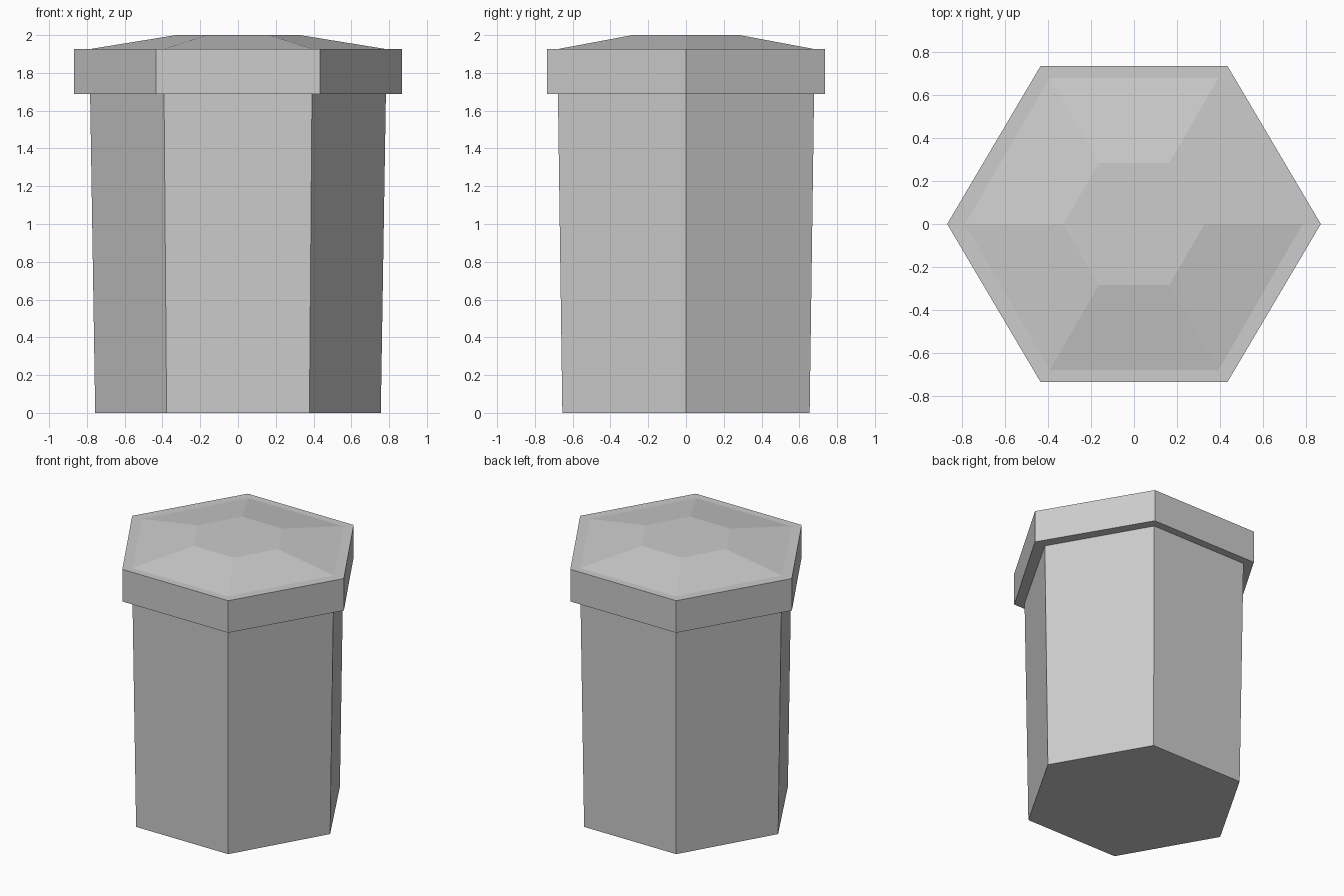
import bpy
import bmesh
from math import cos, sin, pi

SIDES = 6

default_cube = bpy.data.objects.get("Cube")
if default_cube:
    bpy.data.objects.remove(default_cube, do_unlink=True)

# One plain grey for the whole model
GREY = (0.604, 0.604, 0.604, 1.0)
grey = bpy.data.materials.new("light grey")
grey.use_nodes = True
grey.diffuse_color = GREY
grey.node_tree.nodes["Principled BSDF"].inputs["Base Color"].default_value = GREY


def hex_loft(name, rings, cap_bottom=True, cap_top=True):
    """Loft hexagons given as (corner radius, height, depth scale)."""
    bm = bmesh.new()
    loops = []
    for radius, z, depth in rings:
        loops.append([
            bm.verts.new((radius * cos(2 * pi * i / SIDES),
                          radius * depth * sin(2 * pi * i / SIDES), z))
            for i in range(SIDES)])
    for low, high in zip(loops, loops[1:]):
        for i in range(SIDES):
            j = (i + 1) % SIDES
            bm.faces.new((low[i], low[j], high[j], high[i]))
    if cap_bottom:
        bm.faces.new(loops[0][::-1])
    if cap_top:
        bm.faces.new(loops[-1])
    mesh = bpy.data.meshes.new(name)
    bm.to_mesh(mesh)
    bm.free()
    mesh.materials.append(grey)
    obj = bpy.data.objects.new(name, mesh)
    bpy.context.collection.objects.link(obj)
    return obj


RIM_DEPTH = 0.977   # the rim is slightly shallower front to back

# Slightly flared hexagonal column
hex_loft("column_body", [(0.756, 0, 1), (0.783, 1.688, 1)], cap_top=False)

# Overhanging collar with a shallow faceted crown
hex_loft("collar_and_crown", [
    (0.783, 1.688, 1),
    (0.869, 1.688, RIM_DEPTH),
    (0.869, 1.926, RIM_DEPTH),
    (0.785, 1.926, 1),
    (0.328, 2.0, 1),
], cap_bottom=False)
